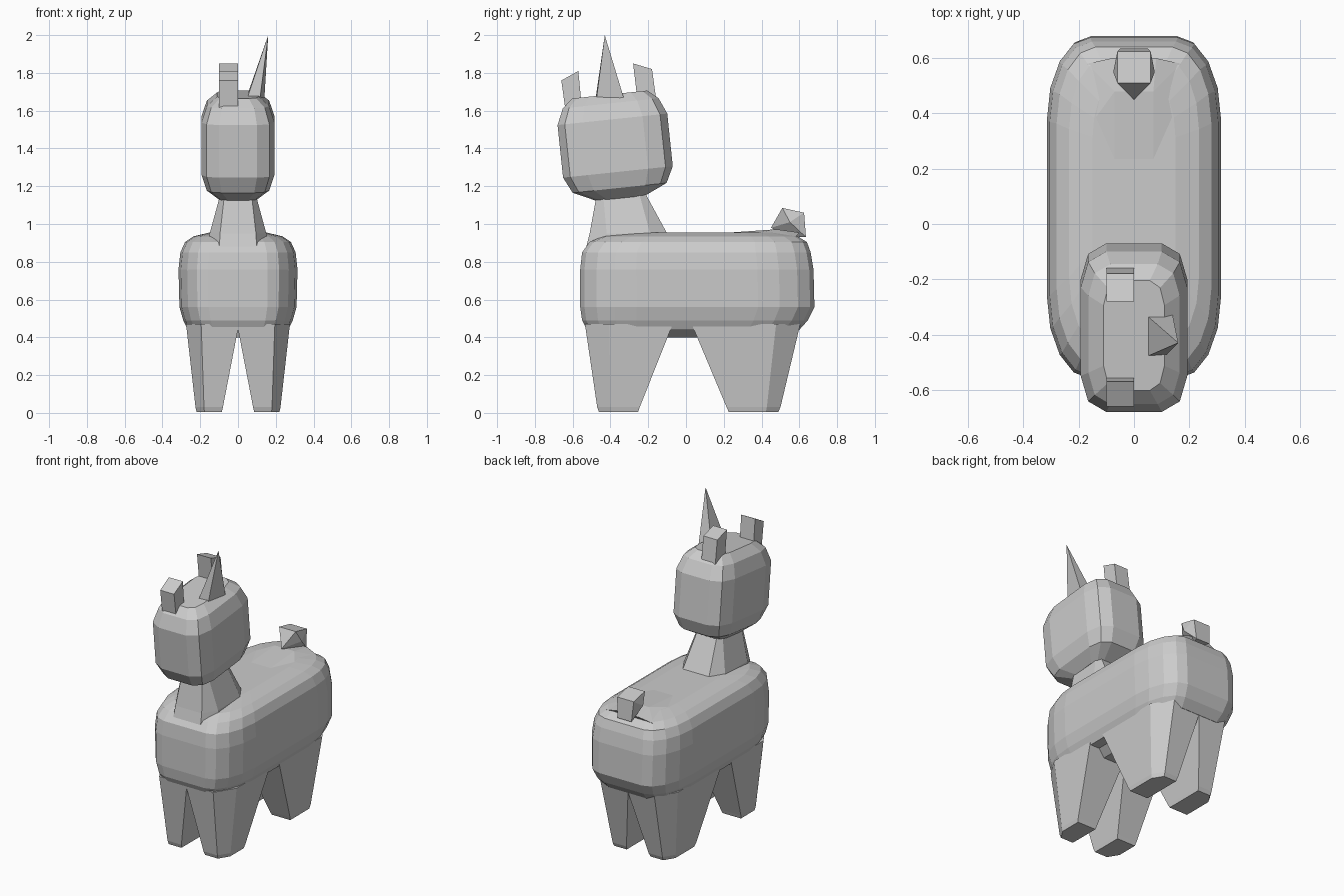
import bpy, bmesh, math
from mathutils import Vector, Matrix

if "Cube" in bpy.data.objects:
    bpy.data.objects.remove(bpy.data.objects["Cube"])

grey = bpy.data.materials.new("plain grey")
grey.diffuse_color = (0.6, 0.6, 0.6, 1)
grey.use_nodes = True
grey.node_tree.nodes["Principled BSDF"].inputs["Base Color"].default_value = grey.diffuse_color


def finish(name, bm):
    bmesh.ops.recalc_face_normals(bm, faces=bm.faces[:])
    mesh = bpy.data.meshes.new(name)
    bm.to_mesh(mesh)
    bm.free()
    mesh.materials.append(grey)
    ob = bpy.data.objects.new(name, mesh)
    bpy.context.collection.objects.link(ob)
    return ob


def loft(name, rings):
    """Skin a stack of equal-length point rings and cap both ends."""
    bm = bmesh.new()
    rows = [[bm.verts.new(p) for p in ring] for ring in rings]
    n = len(rows[0])
    for a, b in zip(rows, rows[1:]):
        for i in range(n):
            j = (i + 1) % n
            bm.faces.new((a[i], a[j], b[j], b[i]))
    bm.faces.new(rows[0][::-1])
    bm.faces.new(rows[-1])
    return finish(name, bm)


def hull(name, points):
    bm = bmesh.new()
    for p in points:
        bm.verts.new(p)
    bmesh.ops.convex_hull(bm, input=bm.verts[:])
    bmesh.ops.dissolve_limit(bm, angle_limit=0.01, verts=bm.verts[:], edges=bm.edges[:])
    return finish(name, bm)


def rounded(z, hx, y0, y1, rx, ry, seg):
    """Rectangle ring with elliptical corners."""
    cy, hy = (y0 + y1) / 2, (y1 - y0) / 2
    pts = []
    for k, (sx, sy) in enumerate([(1, 1), (-1, 1), (-1, -1), (1, -1)]):
        for i in range(seg + 1):
            a = (k + i / seg) * math.pi / 2
            pts.append(Vector((sx * (hx - rx) + rx * math.cos(a),
                               cy + sy * (hy - ry) + ry * math.sin(a), z)))
    return pts


# Body: rounded slab, z / half width / front y / back y
body = [(0.44, 0.265, -0.525, 0.60), (0.49, 0.29, -0.55, 0.645),
        (0.56, 0.31, -0.56, 0.68), (0.76, 0.315, -0.56, 0.675),
        (0.85, 0.305, -0.55, 0.66), (0.905, 0.28, -0.51, 0.64),
        (0.935, 0.235, -0.44, 0.59), (0.955, 0.15, -0.28, 0.50)]
loft("body", [rounded(z, hx, a, b, hx * 0.5, (b - a) * 0.24, 4) for z, hx, a, b in body])

# Belly between the legs
hull("belly", [(sx * hx, y, z) for sx in (-1, 1)
               for hx, y, z in ((0.15, -0.10, 0.40), (0.15, 0.06, 0.40),
                                (0.24, -0.13, 0.47), (0.24, 0.09, 0.47))])


# Legs: tapered, chamfered on the outer end corner
def leg(name, side, end_top, in_top, end_foot, in_foot):
    def ring(z, xi, xo, ye, yi, c):
        d = 1 if yi > ye else -1
        return [(side * x, y, z) for x, y in
                ((xi, yi), (xo, yi), (xo, ye + d * c * 1.6), (xo - c, ye), (xi, ye))]
    rings = [ring(0.03, 0.08, 0.225, end_foot, in_foot, 0.045),
             ring(0.47, -0.005, 0.275, end_top, in_top, 0.08)]
    sole = [(x * 0.92 + side * 0.012, y * 0.92 + (end_foot + in_foot) * 0.04, 0.005)
            for x, y, z in rings[0]]
    loft(name, [sole] + rings)


for side, label in ((1, "right"), (-1, "left")):
    leg("front_leg_" + label, side, -0.535, -0.07, -0.47, -0.245)
    leg("back_leg_" + label, side, 0.605, 0.03, 0.50, 0.215)

# Neck: chamfered, flaring into the body
loft("neck", [rounded(0.85, 0.16, -0.535, -0.03, 0.06, 0.10, 1),
              rounded(0.95, 0.15, -0.51, -0.10, 0.055, 0.09, 1),
              rounded(1.17, 0.09, -0.47, -0.22, 0.02, 0.03, 1)])

# Head: rounded block leaning back, z / half width / half depth
head = [(-0.28, 0.10, 0.13), (-0.225, 0.165, 0.25), (-0.14, 0.193, 0.292),
        (0.14, 0.193, 0.292), (0.225, 0.165, 0.255), (0.272, 0.11, 0.20)]
ob = loft("head", [rounded(z, hx, -hy, hy, hx * 0.48, hy * 0.45, 2) for z, hx, hy in head])
ob.data.transform(Matrix.Translation((0, -0.375, 1.415)) @ Matrix.Rotation(math.radians(6), 4, 'X'))

# Ears: two slanted blocks, given by side profile
ears = {"front_ear": [(-0.66, 1.76), (-0.57, 1.81), (-0.55, 1.60), (-0.635, 1.58)],
        "back_ear": [(-0.28, 1.85), (-0.18, 1.82), (-0.155, 1.64), (-0.255, 1.64)]}
for name, prof in ears.items():
    loft(name, [[(x, y, z) for y, z in prof] for x in (-0.10, 0.0)])

# Horn: slanted pyramid
hull("horn", [(0.16, -0.43, 2.0), (0.045, -0.48, 1.655), (0.115, -0.475, 1.655),
              (0.14, -0.33, 1.67), (0.045, -0.33, 1.67)])

# Tail: faceted gem on a low swelling of the back
hull("tail", [(s * x, y, z) for s in (-1, 1) for x, y, z in
              ((0.06, 0.51, 1.085), (0.06, 0.625, 1.06), (0.075, 0.55, 1.01),
               (0.05, 0.635, 0.93))] + [(0, 0.45, 0.98), (0, 0.54, 0.93)])
hull("tail_base", [(s * x, y, z) for s in (-1, 1) for x, y, z in
                   ((0.07, 0.22, 0.954), (0.07, 0.48, 0.972), (0.08, 0.60, 0.955),
                    (0.15, 0.37, 0.952), (0.17, 0.58, 0.93))])
